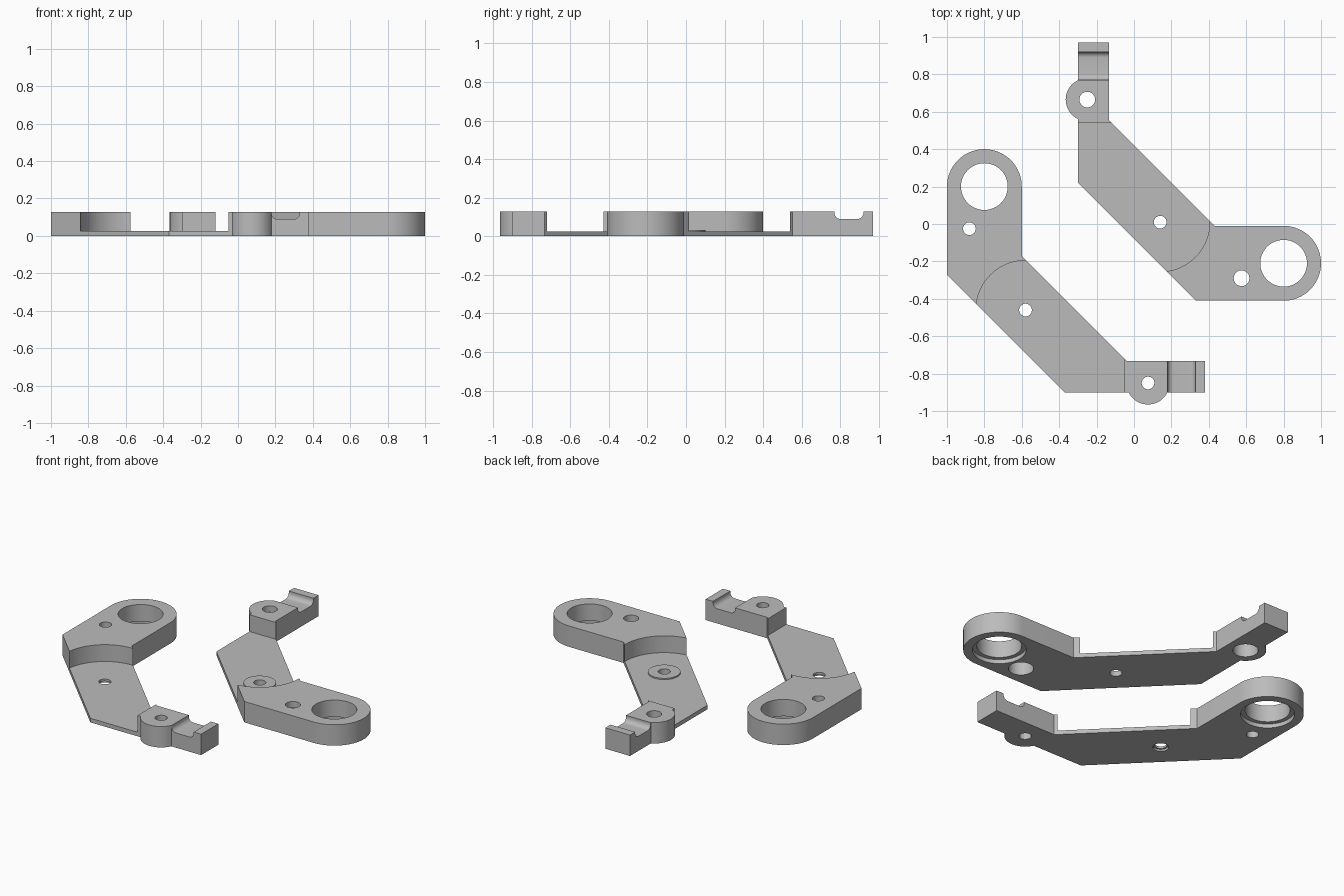
import bpy, bmesh
from math import sin, cos, radians

cube = bpy.data.objects.get("Cube")
if cube:
    bpy.data.objects.remove(cube, do_unlink=True)

H, PLATE = 0.128, 0.025      # full height, thin web height
MID = (-0.58, -0.46)         # hole in the thin web
RING = (-0.8, 0.2)           # large round end
SIDE = (-0.88, -0.025)       # small hole beside the ring
TAB = (0.075, -0.85)         # hole in the small boss

grey = bpy.data.materials.new("grey")
grey.use_nodes = True
grey.diffuse_color = (0.5, 0.5, 0.5, 1)
grey.node_tree.nodes["Principled BSDF"].inputs["Base Color"].default_value = (0.5, 0.5, 0.5, 1)


def arc(center, r, start, end, steps):
    angles = [radians(start + (end - start) * i / steps) for i in range(steps + 1)]
    return [(center[0] + r * cos(a), center[1] + r * sin(a)) for a in angles]


def right_place(p):
    return p


def left_place(p):
    # mirror across the diagonal, then shift
    return (p[1] + 0.6, p[0] + 0.59, p[2])


def solid(name, first, second, place):
    """Closed prism between two matching loops of points."""
    bm = bmesh.new()
    a = [bm.verts.new(place(p)) for p in first]
    b = [bm.verts.new(place(p)) for p in second]
    bm.faces.new(a)
    bm.faces.new(b)
    n = len(a)
    for i in range(n):
        j = (i + 1) % n
        bm.faces.new((a[i], a[j], b[j], b[i]))
    bmesh.ops.recalc_face_normals(bm, faces=bm.faces)
    mesh = bpy.data.meshes.new(name)
    bm.to_mesh(mesh)
    bm.free()
    mesh.materials.append(grey)
    obj = bpy.data.objects.new(name, mesh)
    bpy.context.collection.objects.link(obj)
    return obj


def prism(name, points, z0, z1, place):
    return solid(name, [(x, y, z0) for x, y in points], [(x, y, z1) for x, y in points], place)


def disc(name, center, r, z0, z1, place):
    return prism(name, arc(center, r, 0, 360, 48)[:-1], z0, z1, place)


def combine(obj, tool, operation="DIFFERENCE"):
    tool.hide_render = True
    mod = obj.modifiers.new("cut", "BOOLEAN")
    mod.operation, mod.solver, mod.object = operation, "EXACT", tool
    bpy.context.view_layer.objects.active = obj
    bpy.ops.object.modifier_apply(modifier=mod.name)
    bpy.data.objects.remove(tool, do_unlink=True)


def bracket(name, place, mirrored):
    # Outline: ring end, diagonal web, boss and end bar
    outline = arc(RING, 0.2, 0, 180, 40)
    outline += [(-1, -0.27), (-0.37, -0.9)]
    outline += arc(TAB, 0.115, 205.8, 334.2, 28)
    outline += [(0.38, -0.9), (0.38, -0.733), (-0.037, -0.733), (-0.6, -0.17)]
    body = prism(name, outline, 0, H, place)

    # Recess leaving the thin web, with a curved wall on the ring side
    recess = arc(MID, 0.265, 45, 225, 60)
    recess += [(-0.77, -1.1), (-0.05, -1.1), (-0.05, -0.273)]
    combine(body, prism("recess", recess, PLATE, H + 0.1, place))

    # Raised pad around the web hole
    if mirrored:
        combine(body, disc("pad", MID, 0.09, 0.012, 0.033, place), "UNION")

    # Rounded groove across the end bar
    groove = [(0.18, H + 0.05)]
    groove += arc((0.21, H - 0.008), 0.03, 180, 270, 8)
    groove += arc((0.30, H - 0.008), 0.03, 270, 360, 8)
    groove += [(0.33, H + 0.05)]
    combine(body, solid("groove", [(x, -1.1, z) for x, z in groove],
                        [(x, -0.6, z) for x, z in groove], place))

    # Through holes
    small = 0.042 if mirrored else 0.034
    for center, r in ((RING, 0.125), (SIDE, small), (TAB, small), (MID, 0.034)):
        combine(body, disc("hole", center, r, -0.1, H + 0.1, place))

    # Wider seats cut from below
    seats = [(RING, 0.15, 0.025)]
    if mirrored:
        seats += [(SIDE, 0.07, 0.09), (TAB, 0.07, 0.09)]
    else:
        seats += [(MID, 0.044, 0.012)]
    for center, r, depth in seats:
        combine(body, disc("seat", center, r, -0.1, depth, place))

    bpy.ops.object.select_all(action="DESELECT")
    body.select_set(True)
    bpy.context.view_layer.objects.active = body
    bpy.ops.object.shade_smooth_by_angle(angle=radians(30))


bracket("right_bracket", right_place, False)
bracket("left_bracket", left_place, True)
